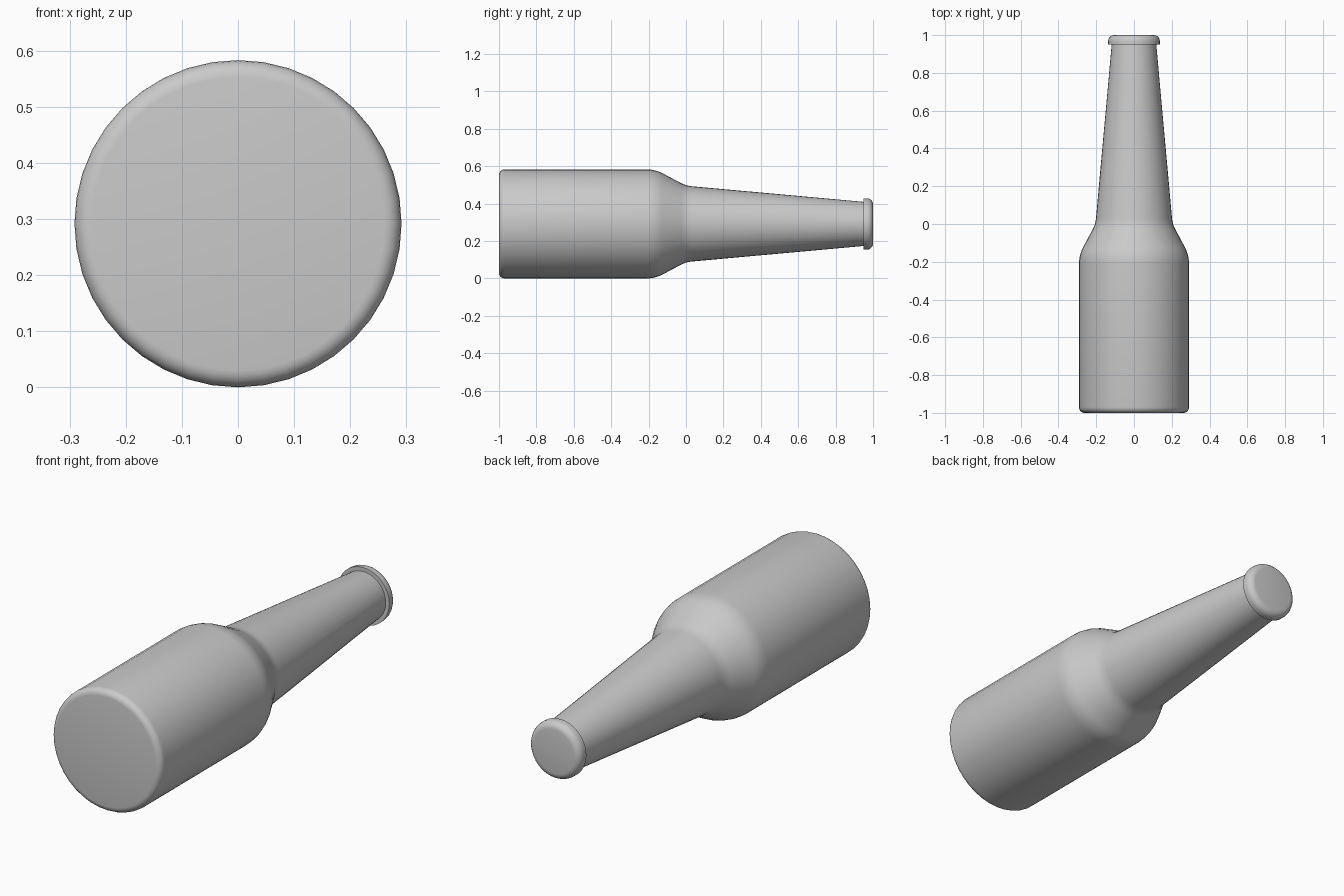
import bpy
import bmesh
import math
from mathutils import Vector

SIDES = 40
RADIUS = 0.2915
GREY = (0.59, 0.59, 0.59, 1)

cube = bpy.data.objects.get("Cube")
if cube:
    bpy.data.objects.remove(cube, do_unlink=True)

grey = bpy.data.materials.new("mid grey")
grey.use_nodes = True
grey.diffuse_color = GREY
grey.node_tree.nodes["Principled BSDF"].inputs["Base Color"].default_value = GREY


def rounded(corners, steps=5):
    """Turn (y, radius, rounding) corners into a profile with circular arcs."""
    pts = [Vector((0, y, r)) for y, r, _ in corners]
    out = []
    for i, p in enumerate(pts):
        d = corners[i][2]
        if d == 0:
            out.append(p)
            continue
        u = (pts[i - 1] - p).normalized()
        v = (pts[i + 1] - p).normalized()
        half = u.angle(v) / 2
        centre = p + (u + v).normalized() * d / math.cos(half)
        a = (p + u * d - centre).normalized()
        b = (p + v * d - centre).normalized()
        out += [centre + a.slerp(b, k / steps) * d * math.tan(half)
                for k in range(steps + 1)]
    return out


def lathe(name, corners):
    """Spin a profile about the lengthwise axis."""
    bm = bmesh.new()
    verts = [bm.verts.new(p) for p in rounded(corners)]
    edges = [bm.edges.new(pair) for pair in zip(verts, verts[1:])]
    bmesh.ops.spin(bm, geom=verts + edges, cent=(0, 0, 0), axis=(0, 1, 0),
                   angle=math.tau, steps=SIDES)
    bmesh.ops.remove_doubles(bm, verts=bm.verts[:], dist=0.0001)
    bmesh.ops.recalc_face_normals(bm, faces=bm.faces[:])
    mesh = bpy.data.meshes.new(name)
    bm.to_mesh(mesh)
    bm.free()
    mesh.materials.append(grey)
    obj = bpy.data.objects.new(name, mesh)
    bpy.context.collection.objects.link(obj)
    obj.location.z = RADIUS
    bpy.ops.object.select_all(action='DESELECT')
    obj.select_set(True)
    bpy.context.view_layer.objects.active = obj
    bpy.ops.object.shade_smooth_by_angle(angle=math.radians(35))


# Whole bottle: base, body, shoulder, tapering neck, lip and closed mouth
lathe("bottle", [
    (-1, 0, 0),
    (-1, RADIUS, 0.03),
    (-0.165, RADIUS, 0.045),
    (0, 0.204, 0.03),
    (0.95, 0.118, 0),
    (0.95, 0.137, 0),
    (1, 0.137, 0.032),
    (1, 0, 0),
])
